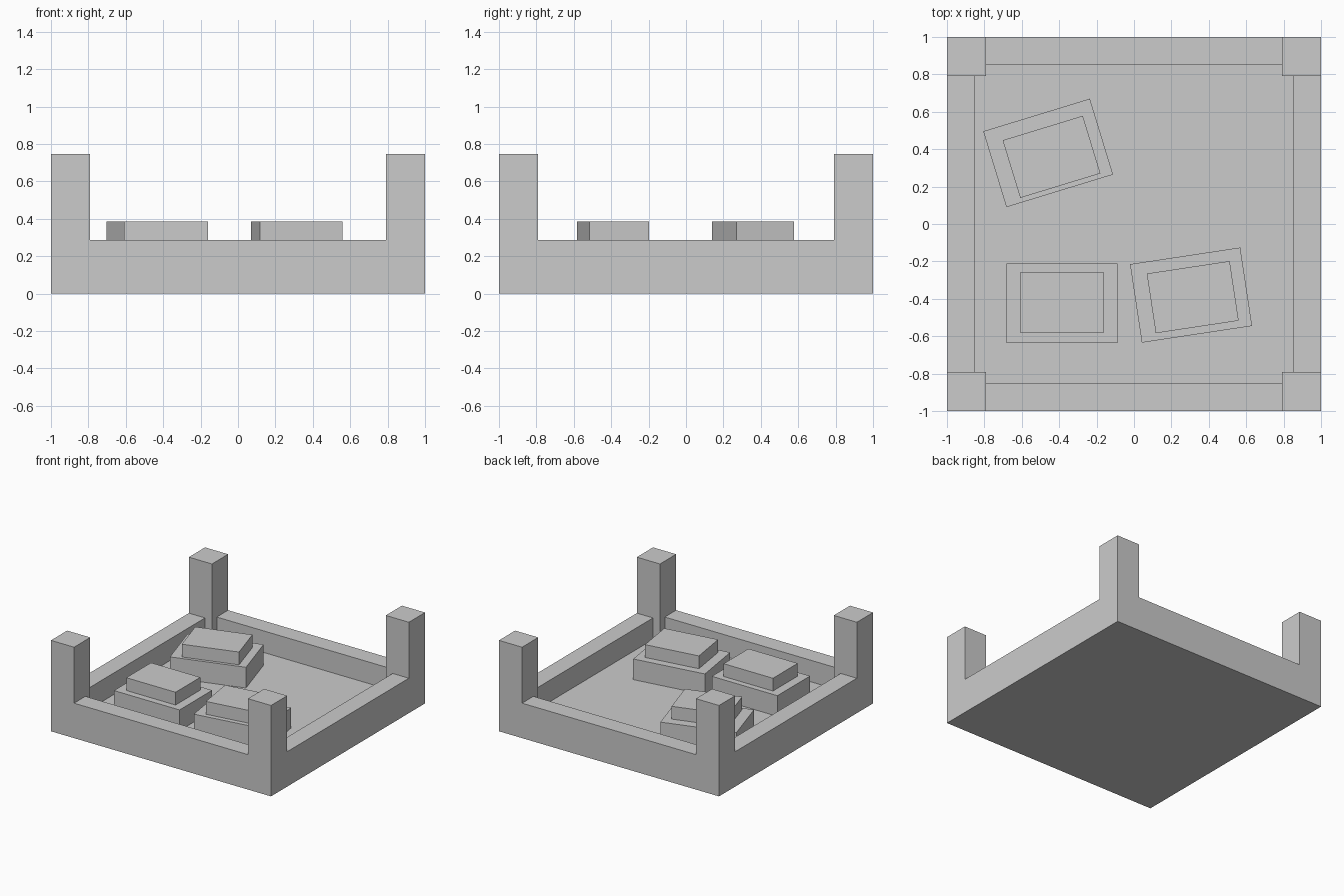
import bpy
from math import radians
from mathutils import Matrix, Vector

if "Cube" in bpy.data.objects:
    bpy.data.objects.remove(bpy.data.objects["Cube"])


def box(name, lo, hi, origin=(0, 0), angle=0):
    """Box from lo to hi, turned about z and moved to origin."""
    bpy.ops.mesh.primitive_cube_add(size=1)
    ob = bpy.context.object
    ob.name = name
    lo, hi = Vector(lo), Vector(hi)
    place = Matrix.Translation((*origin, 0)) @ Matrix.Rotation(radians(angle), 4, 'Z')
    ob.data.transform(place @ Matrix.Translation((lo + hi) / 2) @ Matrix.Diagonal((*(hi - lo), 1)))
    return ob


FLOOR, RIM, POST_TOP = 0.11, 0.287, 0.747
INNER, POST = 0.853, 0.79

# Floor slab between the walls
box("floor", (-INNER, -INNER, 0), (INNER, INNER, FLOOR))

# Four low walls and four corner posts
for i, side in enumerate(("front", "right", "back", "left")):
    box(side + "_wall", (-POST, -1, 0), (POST, -INNER, RIM), angle=90 * i)
    box(f"corner_post_{i + 1}", (POST, -1, 0), (1, -POST, POST_TOP), angle=90 * i)

# Stepped blocks on the floor: lower centre, upper centre, turn
blocks = [((-0.385, -0.423), (-0.385, -0.42), 0),
          ((-0.459, 0.38), (-0.441, 0.359), 17),
          ((0.305, -0.38), (0.314, -0.391), 8.6)]
STEP, TOP = 0.28, 0.385
for i, (low, up, turn) in enumerate(blocks, 1):
    box(f"block_base_{i}", (-0.298, -0.212, FLOOR), (0.298, 0.212, STEP), low, turn)
    box(f"block_top_{i}", (-0.224, -0.161, STEP), (0.224, 0.161, TOP), up, turn)
